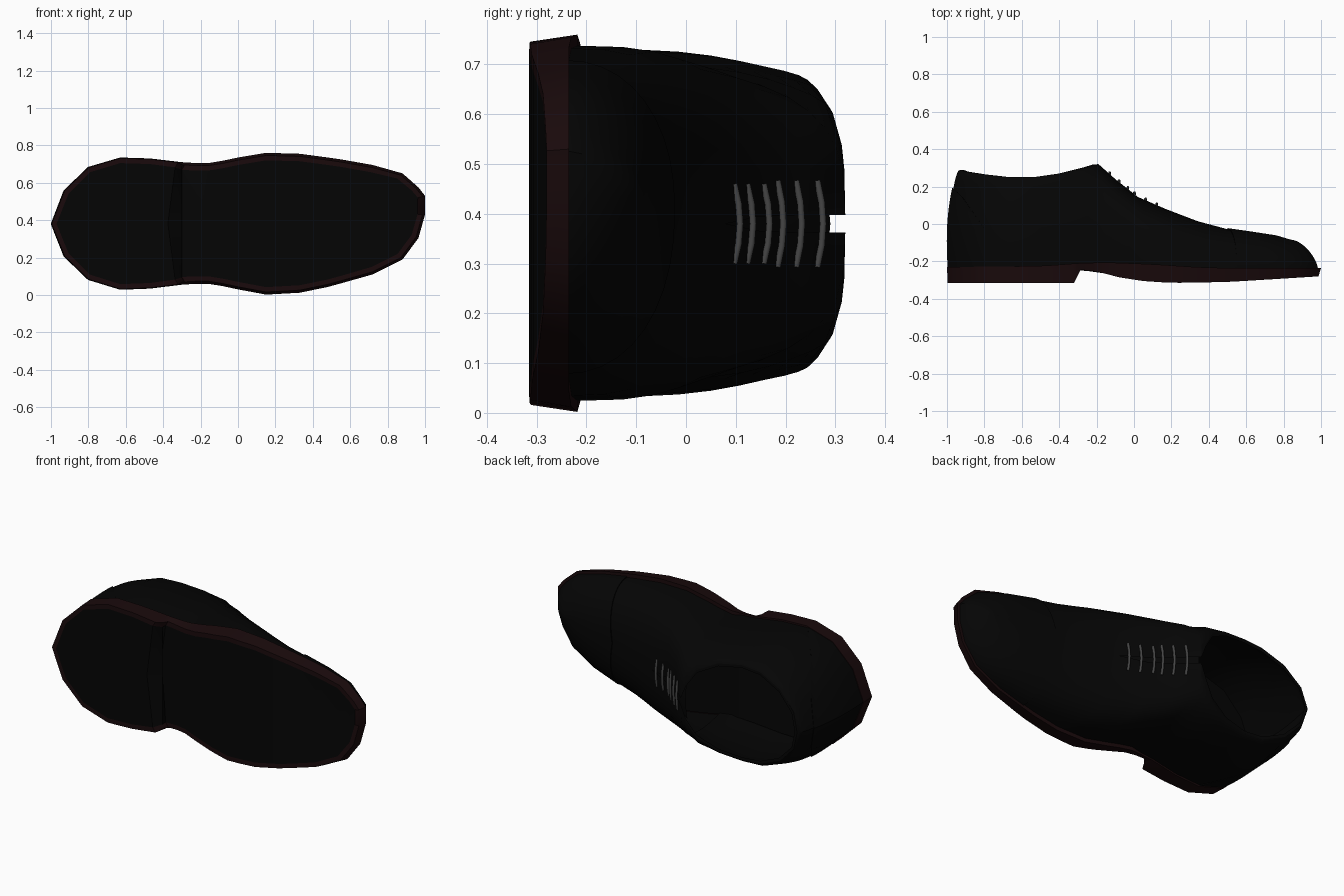
import bpy, bmesh, math
from mathutils import Vector

if "Cube" in bpy.data.objects:
    bpy.data.objects.remove(bpy.data.objects["Cube"])

# Shoe lying on its side: x = heel to toe, y = sole to collar, z = width
# Stations: sole x, outer z, inner z, top-line x, top-line y, top-line half gap
ST = [
    (-1.0, .38, .38, -.93, .29, 0), (-.93, .56, .205, -.9, .28, .11),
    (-.8, .685, .08, -.8, .265, .21), (-.63, .735, .028, -.66, .25, .27),
    (-.47, .73, .034, -.54, .25, .28), (-.3, .71, .055, -.4, .27, .26),
    (-.22, .705, .06, -.28, .30, .2), (-.16, .705, .06, -.22, .318, .11),
    (-.08, .718, .047, -.19, .32, .018), (0, .735, .03, -.1, .24, .018),
    (.15, .76, .002, .02, .145, .014), (.33, .755, .012, .17, .08, 0),
    (.48, .735, .043, .34, .015, 0), (.55, .725, .062, .5, -.028, 0),
    (.72, .695, .11, .62, -.045, 0), (.88, .65, .19, .75, -.065, 0),
    (.965, .575, .305, .83, -.088, 0), (1.0, .53, .43, .85, -.092, 0),
    (1.0, .48, .48, .85, -.092, 0)]
SOLE_TOP = [(-1, -.23), (-.5, -.225), (-.3, -.21), (-.15, -.205), (.1, -.215), (.4, -.235), (1, -.235)]
SOLE_BOT = [(-1, -.315), (-.32, -.315), (-.285, -.245), (-.2, -.253), (-.08, -.285),
            (.05, -.305), (.2, -.315), (.5, -.31), (1, -.28)]


def lerp(table, x, k=1):
    for a, b in zip(table, table[1:]):
        if x <= b[0] and b[0] > a[0]:
            return a[k] + (b[k] - a[k]) * (x - a[0]) / (b[0] - a[0])
    return table[-1][k]


def centre_z(x):
    return .38 + .065 * max(0, min(1, (x - .2) / .7))


def inset(x, z, d):
    v = Vector((max(-.7, min(.65, x)) - x, centre_z(x) - z))
    v = v.normalized() * d
    return x + v.x, z + v.y


def material(name, r, g, b):
    m = bpy.data.materials.new(name)
    m.diffuse_color = (r, g, b, 1)
    m.use_nodes = True
    m.node_tree.nodes["Principled BSDF"].inputs["Base Color"].default_value = m.diffuse_color
    return m


LEATHER = material("black_leather", .0015, .0015, .0015)
BROWN = material("brown_edge", .01, .003, .0035)
LACE = material("grey_lace", .06, .06, .06)


def build(name, grids, mats, mat_of=None, closed=False):
    bm = bmesh.new()
    for rows in grids:
        vs = [[bm.verts.new(p) for p in r] for r in rows]
        n = len(vs[0])
        for a, b in zip(vs, vs[1:]):
            for j in range(n if closed else n - 1):
                k = (j + 1) % n
                f = bm.faces.new((a[j], a[k], b[k], b[j]))
                f.material_index = mat_of(j) if mat_of else 0
        if closed:
            bm.faces.new(vs[0])
            bm.faces.new(vs[-1])
    bmesh.ops.remove_doubles(bm, verts=bm.verts, dist=.0008)
    bmesh.ops.dissolve_degenerate(bm, edges=bm.edges, dist=.0005)
    bmesh.ops.recalc_face_normals(bm, faces=bm.faces)
    me = bpy.data.meshes.new(name)
    bm.to_mesh(me)
    bm.free()
    for m in mats:
        me.materials.append(m)
    ob = bpy.data.objects.new(name, me)
    bpy.context.collection.objects.link(ob)
    bpy.ops.object.select_all(action='DESELECT')
    ob.select_set(True)
    bpy.context.view_layer.objects.active = ob
    bpy.ops.object.shade_smooth_by_angle(angle=math.radians(35))
    return ob


# Fullness of each section: below 1 is boxier, above 1 is flatter
FULL = [1, 1, 1, 1, 1, .95, .85, .75, .68, .65, .7, .78, .85, .92, 1, 1.15, 1.3, 1.3, 1.3]


def skin(i, side, t, d=0):
    """Point on the upper: station i, side +1/-1, t from sole (0) to top line (1), d inward."""
    x, hi, lo, xt, yt, gap = ST[i]
    bulge = .01 * math.sin(math.pi * min(1, t * 1.6)) if i < 8 else 0
    bx, bz = inset(x, hi if side > 0 else lo, (.01 if i < 7 else .022) + d - bulge)
    tx, tz = xt, centre_z(xt) + side * gap
    if gap > .05 or i == 0:
        tx, tz = inset(tx, tz, d)
    c = max(0, math.cos(t * math.pi / 2)) ** FULL[i]
    s = math.sin(t * math.pi / 2) ** FULL[i]
    fx = c if xt < -.85 or xt > .45 else 1 - s
    yb = lerp(SOLE_TOP, x) - .01
    return (tx + (bx - tx) * fx, yb + (yt - yb) * s - min(d, 0) * s, tz + (bz - tz) * c)


N = 10
TS = [j / N for j in range(N + 1)]

# Upper with rolled collar and lining
build("upper", [[[skin(i, s, t) for t in TS] for i in range(len(ST))] for s in (1, -1)], [LEATHER])
build("collar_lining", [[[skin(i, s, 1)] + [skin(i, s, t, .016) for t in reversed(TS)]
                         for i in range(9)] for s in (1, -1)], [LEATHER])

# Toe cap, slightly raised
build("toe_cap", [[[skin(13, s, t) for t in TS]] +
                  [[skin(i, s, t, -.006) for t in TS] for i in range(13, len(ST))]
                  for s in (1, -1)], [LEATHER])

# Heel counter with slanted seam
LIMIT = [.6, .53, .28, .0]
build("heel_counter", [[[skin(i, s, t * LIMIT[i], -.006) for t in TS] + [skin(i, s, LIMIT[i])]
                        for i in range(4)] for s in (1, -1)], [LEATHER])

# Sole and heel block in one, with dark tread
outline = sorted([s[:3] for s in ST[:-1]] +
                 [(x, lerp(ST, x, 1), lerp(ST, x, 2)) for x in (-.32, -.285, .05, .24)])
rows = []
for x, hi, lo in outline:
    yt, yb = lerp(SOLE_TOP, x), lerp(SOLE_BOT, x)
    side = .004 if x < -.3 else .014
    (ax, az), (bx, bz) = inset(x, hi, side), inset(x, lo, side)
    (cx, cz), (dx, dz) = inset(x, hi, side + .026), inset(x, lo, side + .026)
    bend = -.055 if x in (-.32, -.285) else (-.03 if x == -.22 else 0)
    rows.append([(x, yt, hi), (ax, yb, az), (cx + bend * .3, yb, cz),
                 ((cx + dx) / 2 + bend, yb, (cz + dz) / 2),
                 (dx + bend * .3, yb, dz), (bx, yb, bz), (x, yt, lo)])
build("sole_and_heel", [rows], [BROWN, LEATHER], lambda j: 1 if j in (2, 3) else 0, closed=True)

# Insole
rows = []
for x, hi, lo in outline:
    (ax, az), (bx, bz) = inset(x, hi, .03), inset(x, lo, .03)
    y = lerp(SOLE_TOP, x) + .012
    rows.append([(ax, y, az), (bx, y, bz)])
build("insole", [rows], [LEATHER])

# Tongue under the lacing slit
RIDGE = [(s[3], s[4]) for s in ST[8:14]]
rows = []
for i in range(8):
    x = -.2 + i * .05
    y = lerp(RIDGE, max(x, -.19)) - .033
    rows.append([(x, y - 1.0 * u * u, .38 + u) for u in (-.12, -.06, 0, .06, .12)])
build("tongue", [rows], [LEATHER])

# Laces across the throat
for n, x in enumerate((-.132, -.082, -.035, 0, .06, .12)):
    y = lerp(RIDGE, x) + .007
    half = .075 + (.012 if n < 3 else .005)
    cu = bpy.data.curves.new(f"lace_{n + 1}", 'CURVE')
    cu.dimensions = '3D'
    cu.bevel_depth = .0075
    cu.bevel_resolution = 1
    cu.use_fill_caps = True
    cu.materials.append(LACE)
    sp = cu.splines.new('POLY')
    sp.points.add(4)
    for p, u in zip(sp.points, (-1, -.5, 0, .5, 1)):
        p.co = (x + .002, y - .012 * u * u, .38 + u * half, 1)
    bpy.context.collection.objects.link(bpy.data.objects.new(f"lace_{n + 1}", cu))
